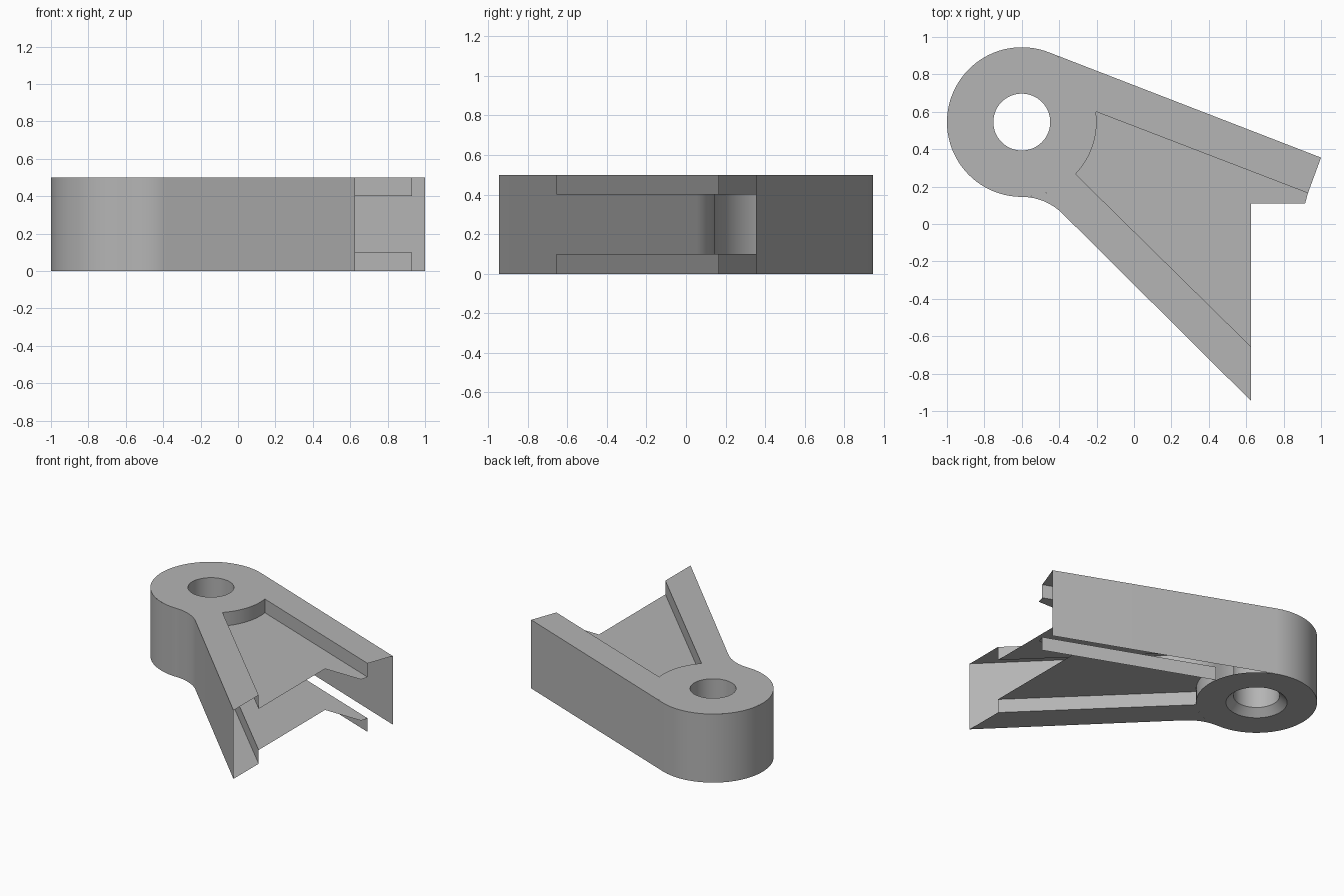
import bpy, bmesh
from math import sin, cos, radians

cube = bpy.data.objects.get("Cube")
if cube:
    bpy.data.objects.remove(cube)

# One plain grey for the whole casting
grey = bpy.data.materials.new("plain_grey")
grey.use_nodes = True
colour = (0.46, 0.46, 0.46, 1)
grey.diffuse_color = colour
grey.node_tree.nodes["Principled BSDF"].inputs["Base Color"].default_value = colour

HEIGHT, WEB_LOW, WEB_HIGH = 0.5, 0.1, 0.4
CX, CY, BOSS_R, HOLE_R, CHAMFER = -0.6, 0.545, 0.4, 0.152, 0.05


def arc(start, end, r=BOSS_R, cx=CX, cy=CY, step=4):
    n = max(2, round(abs(end - start) / step))
    angles = [radians(start + (end - start) * i / n) for i in range(n + 1)]
    return [(cx + r * cos(a), cy + r * sin(a)) for a in angles]


def build(name, fill):
    bm = bmesh.new()
    fill(bm)
    bmesh.ops.remove_doubles(bm, verts=bm.verts, dist=1e-5)
    mesh = bpy.data.meshes.new(name)
    bm.to_mesh(mesh)
    bm.free()
    mesh.materials.append(grey)
    obj = bpy.data.objects.new(name, mesh)
    bpy.context.collection.objects.link(obj)
    bpy.ops.object.select_all(action="DESELECT")
    obj.select_set(True)
    bpy.context.view_layer.objects.active = obj
    bpy.ops.object.shade_smooth_by_angle(angle=radians(30))


def loft(bm, low, z0, high, z1):
    """Quads between two matching paths; they face right of travel."""
    a = [bm.verts.new((x, y, z0)) for x, y in low]
    b = [bm.verts.new((x, y, z1)) for x, y in high]
    for i in range(len(a) - 1):
        bm.faces.new((a[i], a[i + 1], b[i + 1], b[i]))


def flat(bm, points, z, up):
    """Flat polygon at height z, facing up or down."""
    face = bm.faces.new([bm.verts.new((x, y, z)) for x, y in points])
    face.normal_update()
    if (face.normal.z > 0) != up:
        face.normal_flip()
    bmesh.ops.triangulate(bm, faces=[face])


# Shared plan curves
inner_arc = arc(-44, 8)
back_arc = arc(8, 69)
boss_arc = arc(69, 270)
front_arc = arc(270, 316)
fillet = arc(90, 45, r=0.31, cy=CY - BOSS_R - 0.31)
back_tip, back_inner = (1.0, 0.355), (0.93, 0.165)
front_tip, front_inner = (0.625, -0.945), (0.625, -0.655)
back_strip = back_arc + [back_tip, back_inner]
front_strip = fillet + [front_tip, front_inner] + front_arc[:0:-1]
web = inner_arc + [back_inner, (0.915, 0.11), (0.625, 0.11), front_inner]
recess_path = [front_inner] + inner_arc + [back_inner]
boss_rim = arc(0, 360)


def annulus(bm, inner_r, z, up):
    outer, inner = arc(0, 360), arc(0, 360, r=inner_r)
    pair = (inner, outer) if up else (outer, inner)
    loft(bm, pair[1], z, pair[0], z)
    for face in bm.faces:
        face.normal_update()
        if (face.normal.z > 0) != up:
            face.normal_flip()


# Outer side wall: back arm, round boss, fillet and front arm
build("outer_wall", lambda bm: loft(
    bm, *[p for z in (0, HEIGHT)
          for p in ([back_tip] + boss_arc + fillet[1:] + [front_tip], z)]))


# Pivot bore, widened by a chamfer at the bottom
def bore(bm):
    ring = arc(360, 0, r=HOLE_R)
    loft(bm, ring, CHAMFER, ring, HEIGHT)
    loft(bm, arc(360, 0, r=HOLE_R + CHAMFER), 0, ring, CHAMFER)


build("pivot_bore", bore)

# Flat rims around the bore
build("boss_top", lambda bm: annulus(bm, HOLE_R, HEIGHT, True))
build("boss_bottom", lambda bm: annulus(bm, HOLE_R + CHAMFER, 0, False))

# Arm rims; the back arm is open underneath
build("back_arm_top", lambda bm: flat(bm, back_strip, HEIGHT, True))
build("front_arm_top", lambda bm: flat(bm, front_strip, HEIGHT, True))
build("front_arm_bottom", lambda bm: flat(bm, front_strip, 0, False))

# Recess sides and floors, above and below the hollow, open-ended core
for side, z0, z1, floor in (("upper", WEB_HIGH, HEIGHT, WEB_HIGH),
                            ("lower", 0, WEB_LOW, WEB_LOW)):
    build(side + "_recess_wall",
          lambda bm: loft(bm, recess_path, z0, recess_path, z1))
    build(side + "_web", lambda bm: flat(bm, web, floor, side == "upper"))
